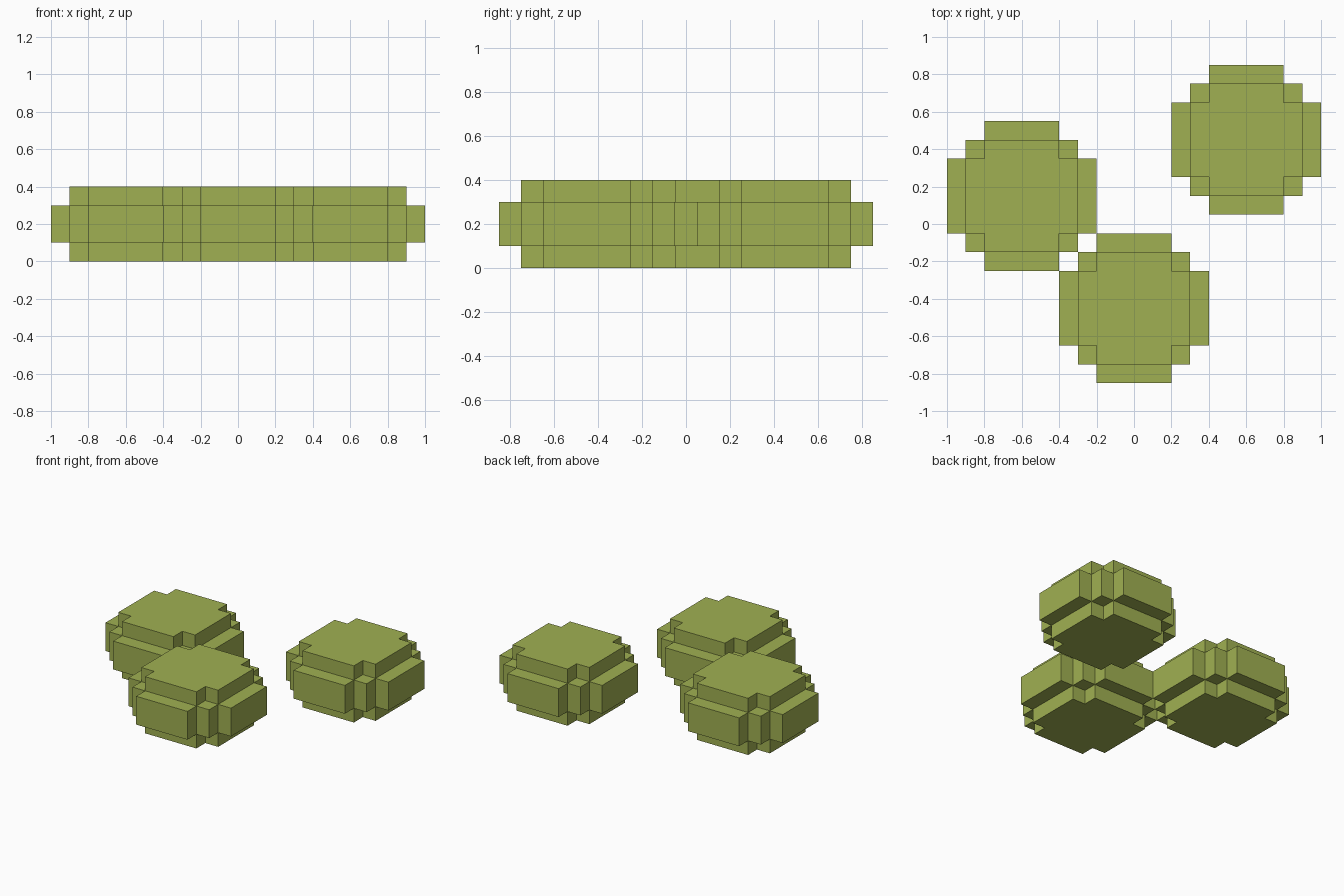
import bpy
import bmesh

cube = bpy.data.objects.get("Cube")
if cube:
    bpy.data.objects.remove(cube, do_unlink=True)

# Single moss green colour
COLOR = (0.352, 0.434, 0.084, 1.0)
moss = bpy.data.materials.new("moss_green")
moss.use_nodes = True
moss.diffuse_color = COLOR
bsdf = moss.node_tree.nodes["Principled BSDF"]
bsdf.inputs["Base Color"].default_value = COLOR
bsdf.inputs["Roughness"].default_value = 0.9


def quarter_turns(points):
    """Return the points in four copies, each turned 90 degrees further."""
    turns = []
    for _ in range(4):
        turns.append(points)
        points = [(-y, x) for x, y in points]
    return turns


def outline(corner):
    return [p for turn in quarter_turns(corner) for p in turn]


# Stepped outlines: narrow top and bottom layers, wide middle layer
narrow = outline([(0.3, 0.2), (0.2, 0.2), (0.2, 0.3)])
wide = outline([(0.4, 0.2), (0.3, 0.2), (0.3, 0.3), (0.2, 0.3), (0.2, 0.4)])

# Ledge pieces exposed between the layers
side_ledge = [(0.3, -0.2), (0.4, -0.2), (0.4, 0.2), (0.3, 0.2)]
corner_ledge = [(0.2, 0.2), (0.3, 0.2), (0.3, 0.3), (0.2, 0.3)]
ledges = quarter_turns(side_ledge) + quarter_turns(corner_ledge)


def add_flat(bm, points, z, up):
    ordered = points if up else points[::-1]
    bm.faces.new([bm.verts.new((x, y, z)) for x, y in ordered])


def add_walls(bm, points, z0, z1):
    for (ax, ay), (bx, by) in zip(points, points[1:] + points[:1]):
        quad = [(ax, ay, z0), (bx, by, z0), (bx, by, z1), (ax, ay, z1)]
        bm.faces.new([bm.verts.new(co) for co in quad])


# One closed blocky clump shared by all three positions
bm = bmesh.new()
add_walls(bm, narrow, 0.0, 0.1)
add_walls(bm, wide, 0.1, 0.3)
add_walls(bm, narrow, 0.3, 0.4)
add_flat(bm, narrow, 0.0, False)
add_flat(bm, narrow, 0.4, True)
for ledge in ledges:
    add_flat(bm, ledge, 0.1, False)
    add_flat(bm, ledge, 0.3, True)
bmesh.ops.remove_doubles(bm, verts=bm.verts, dist=0.0001)
mesh = bpy.data.meshes.new("clump")
bm.to_mesh(mesh)
bm.free()
mesh.materials.append(moss)

# Place the three clumps
for name, x, y in (("clump_right", -0.6, 0.15),
                   ("clump_front", 0.0, -0.45),
                   ("clump_left", 0.6, 0.45)):
    clump = bpy.data.objects.new(name, mesh)
    clump.location = (x, y, 0.0)
    bpy.context.collection.objects.link(clump)
